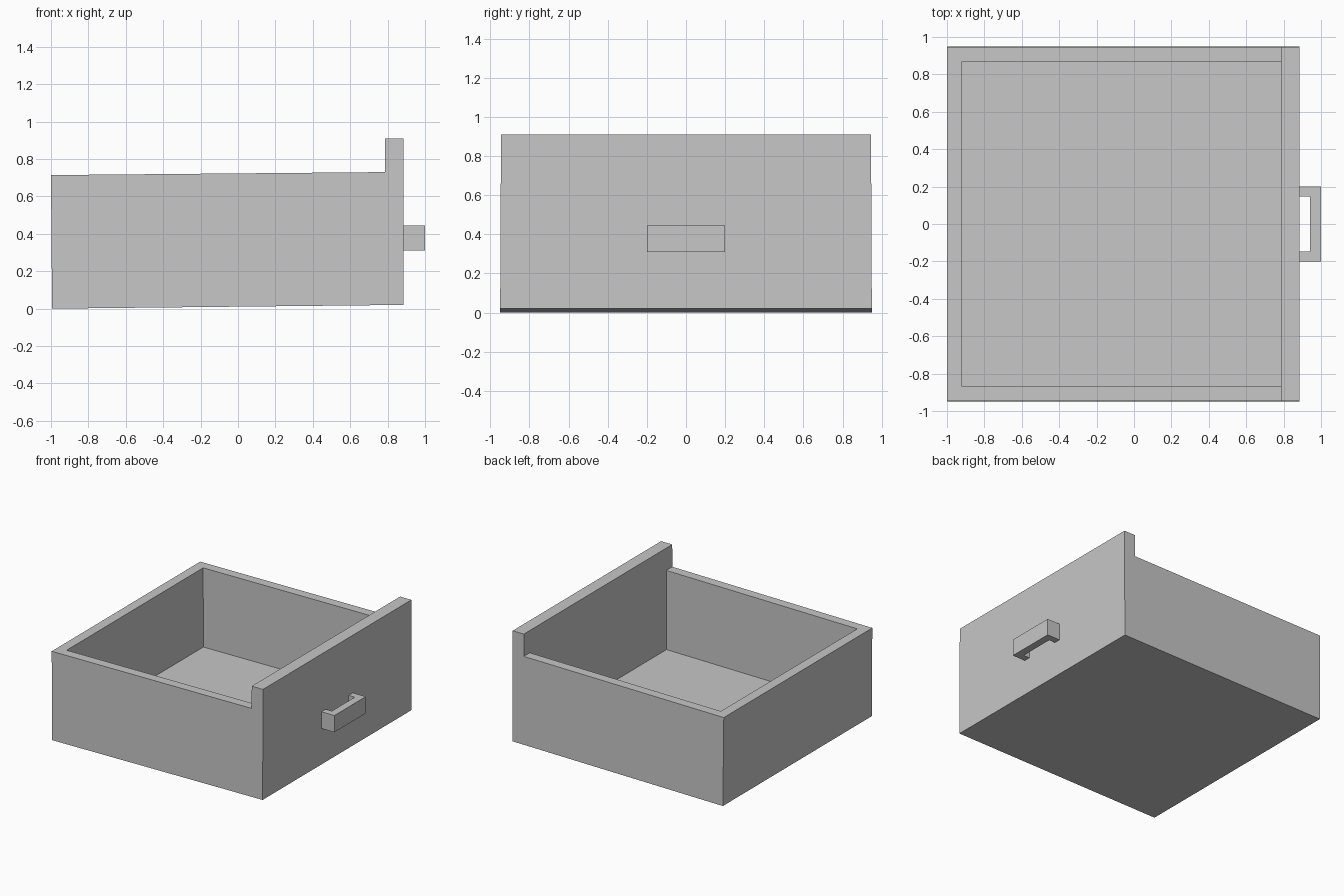
import bpy, bmesh
from mathutils import Vector

cube = bpy.data.objects.get("Cube")
if cube:
    bpy.data.objects.remove(cube, do_unlink=True)

grey = bpy.data.materials.new("plain grey")
grey.use_nodes = True
grey.diffuse_color = (0.57, 0.57, 0.57, 1)
grey.node_tree.nodes["Principled BSDF"].inputs["Base Color"].default_value = (0.57, 0.57, 0.57, 1)


def prism(points, offset):
    """Extrude a flat outline along an offset vector."""
    bm = bmesh.new()
    face = bm.faces.new([bm.verts.new(p) for p in points])
    extruded = bmesh.ops.extrude_face_region(bm, geom=[face], use_keep_orig=True)
    moved = [v for v in extruded["geom"] if isinstance(v, bmesh.types.BMVert)]
    bmesh.ops.translate(bm, verts=moved, vec=offset)
    bmesh.ops.recalc_face_normals(bm, faces=bm.faces)
    return bm


def finish(bm, name):
    bmesh.ops.recalc_face_normals(bm, faces=bm.faces)
    mesh = bpy.data.meshes.new(name)
    bm.to_mesh(mesh)
    bm.free()
    mesh.materials.append(grey)
    obj = bpy.data.objects.new(name, mesh)
    bpy.context.collection.objects.link(obj)


# Drawer box with its taller front panel, as one side profile
half_width, inner_half, panel_x, back_x = 0.95, 0.873, 0.785, -0.92
outline = [(-0.994, 0), (0.885, 0.02), (0.885, 0.91),
           (panel_x, 0.91), (panel_x, 0.73), (-1, 0.714)]
drawer = prism([(x, -half_width, z) for x, z in outline], (0, 2 * half_width, 0))

# Mark out the opening on the rim
for point, normal in (((0, inner_half, 0), (0, 1, 0)),
                      ((0, -inner_half, 0), (0, 1, 0)),
                      ((back_x, 0, 0), (1, 0, 0))):
    bmesh.ops.bisect_plane(drawer, geom=drawer.verts[:] + drawer.edges[:] + drawer.faces[:],
                           plane_co=point, plane_no=normal)
drawer.normal_update()


def in_opening(face):
    c = face.calc_center_median()
    return (face.normal.z > 0.9 and 0.5 < c.z < 0.8
            and abs(c.y) < inner_half and back_x < c.x < panel_x)


# Sink the opening to the drawer floor
opening = [f for f in drawer.faces if in_opening(f)]
sunk = bmesh.ops.extrude_face_region(drawer, geom=opening)
floor_verts = [v for v in sunk["geom"] if isinstance(v, bmesh.types.BMVert)]
bmesh.ops.translate(drawer, verts=floor_verts, vec=Vector((0, 0, -0.64)))
bmesh.ops.delete(drawer, geom=[f for f in opening if f.is_valid], context='FACES_ONLY')
bmesh.ops.dissolve_limit(drawer, angle_limit=0.002,
                         verts=drawer.verts[:], edges=drawer.edges[:])

# Slight inward lean of the sides
for v in drawer.verts:
    v.co.y *= 1 - 0.005 * v.co.z
finish(drawer, "drawer_box")

# Bracket-shaped pull handle
pull = [(0.885, -0.2), (1, -0.2), (1, 0.2), (0.885, 0.2),
        (0.885, 0.147), (0.94, 0.147), (0.94, -0.147), (0.885, -0.147)]
finish(prism([(x, y, 0.31) for x, y in pull], (0, 0, 0.135)), "pull_handle")
